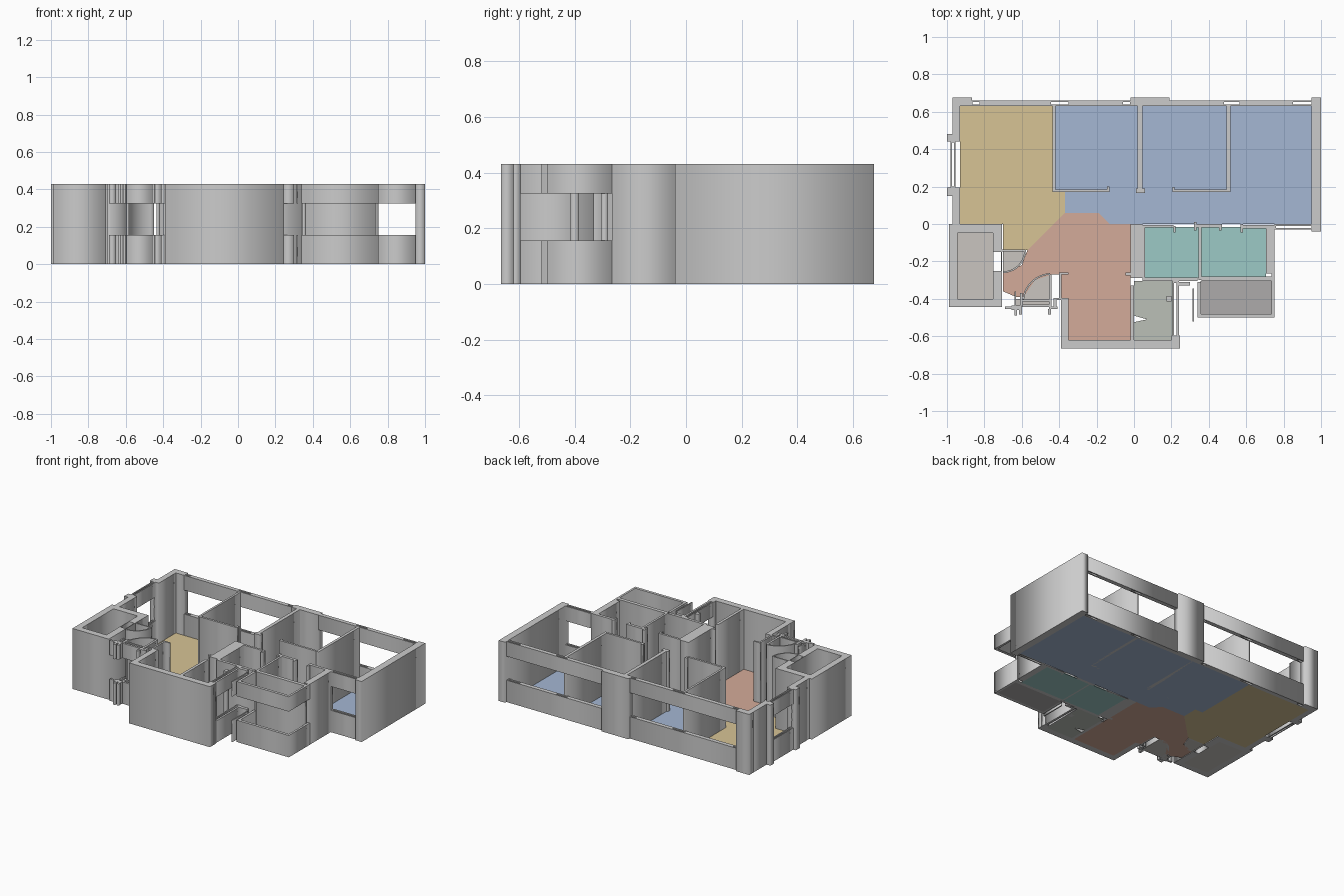
import bpy
from math import cos, sin, radians

if "Cube" in bpy.data.objects:
    bpy.data.objects.remove(bpy.data.objects["Cube"])

H, SILL, HEAD, FLOOR = 0.43, 0.155, 0.325, 0.003


def material(name, rgb):
    m = bpy.data.materials.new(name)
    m.diffuse_color = tuple((c / 255) ** 2.2 for c in rgb) + (1,)
    m.use_nodes = True
    m.node_tree.nodes["Principled BSDF"].inputs["Base Color"].default_value = m.diffuse_color
    return m


def prism(name, loops, z0=0.0, z1=H, mat=None):
    """Extrude an outline (further loops are holes) from z0 to z1."""
    cu = bpy.data.curves.new(name, 'CURVE')
    cu.dimensions, cu.fill_mode, cu.extrude = '2D', 'BOTH', (z1 - z0) / 2
    for loop in loops:
        s = cu.splines.new('POLY')
        s.points.add(len(loop) - 1)
        for p, (x, y) in zip(s.points, loop):
            p.co = (x, y, 0, 1)
        s.use_cyclic_u = True
    tmp = bpy.data.objects.new(name + "_outline", cu)
    bpy.context.collection.objects.link(tmp)
    dg = bpy.context.evaluated_depsgraph_get()
    me = bpy.data.meshes.new_from_object(tmp.evaluated_get(dg))
    bpy.data.objects.remove(tmp)
    ob = bpy.data.objects.new(name, me)
    ob.location.z = (z0 + z1) / 2
    bpy.context.collection.objects.link(ob)
    me.materials.clear()
    if mat:
        me.materials.append(mat)
    return ob


def rect(x0, x1, y0, y1):
    return [(x0, y0), (x1, y0), (x1, y1), (x0, y1)]


def arc(cx, cy, r, a0, a1, n=10):
    return [(cx + r * cos(radians(a0 + (a1 - a0) * i / n)),
             cy + r * sin(radians(a0 + (a1 - a0) * i / n))) for i in range(n + 1)]


def walls(name, rects, holes=()):
    for r in rects:
        prism(name, [rect(*r)] + [rect(*h) for h in holes])


def window(name, outline, holes=()):
    """Sill and lintel bands with an open strip between."""
    loops = [outline] + [rect(*h) for h in holes]
    prism(name + "_sill", loops, 0, SILL)
    prism(name + "_lintel", loops, HEAD, H)


# Floors
sand = material("sand", (214, 194, 148))
blue = material("blue", (163, 182, 210))
clay = material("clay", (211, 170, 152))
teal = material("teal", (155, 200, 197))
sage = material("sage", (186, 190, 182))
grey = material("grey", (172, 170, 170))
stone = material("stone", (200, 196, 190))


def floor(name, loop, mat):
    prism(name, [loop], 0, FLOOR, mat)


floor("living_floor", [(-.93, .63), (-.93, 0), (-.70, 0), (-.70, -.14), (-.57, -.14),
                       (-.37, .06), (-.37, .17), (-.43, .17), (-.43, .63)], sand)
floor("bedroom_floor", [(-.43, .63), (-.43, .17), (-.37, .17), (-.37, .06), (-.19, .06),
                        (-.13, 0), (.95, 0), (.95, .63)], blue)
floor("hall_floor", [(-.37, .06), (-.57, -.14), (-.60, -.22), (-.70, -.26), (-.70, -.36),
                     (-.63, -.39), (-.59, -.39), (-.53, -.30), (-.44, -.27), (-.39, -.27),
                     (-.39, -.40), (-.35, -.40), (-.35, -.62), (-.02, -.62), (-.02, 0),
                     (-.13, 0), (-.19, .06)], clay)
floor("bath_floor_left", rect(.055, .35, -.285, -.015), teal)
floor("bath_floor_right", rect(.355, .705, -.285, -.015), teal)
floor("utility_floor", [(0, -.62), (.205, -.62), (.205, -.305), (0, -.305),
                        (0, -.49), (.07, -.51), (0, -.525)], sage)
floor("balcony_floor", rect(.355, .735, -.48, -.305), grey)
floor("store_floor", rect(-.95, -.755, -.405, -.045), stone)
floor("small_door_floor", [(-.70, -.14)] + arc(-.70, -.14, .115, -90, 0), stone)
floor("entry_door_floor", [(-.44, -.42)] + arc(-.44, -.42, .15, 90, 180), stone)
floor("entry_step_floor", rect(-.64, -.45, -.44, -.40), stone)

# Outer columns and solid outer walls
walls("column", [(-.97, -.865, .63, .675), (-.02, .19, .63, .675)])
walls("east_wall", [(.95, 1.0, -.04, .675)])
walls("west_wall", [(-.97, -.93, .44, .64), (-.97, -.93, 0, .195)])
walls("west_pier", [(-1.0, -.965, .44, .48), (-1.0, -.965, .15, .195)])

# Back facade with narrow slots in the sill and lintel
window("back_window_left", rect(-.865, -.02, .63, .66),
       [(-.864, -.825, .64, .652), (-.445, -.35, .64, .652), (-.06, -.022, .64, .652)])
window("back_window_right", rect(.19, .95, .63, .66),
       [(.48, .565, .64, .652), (.85, .948, .64, .652)])
window("west_window", rect(-.98, -.955, .195, .44), [(-.973, -.963, .20, .435)])
window("front_window", rect(.75, .95, -.03, 0), [(.76, .948, -.022, -.01)])

# Store room block, with a shaft in its right wall
prism("store_walls", [rect(-.99, -.705, -.445, 0), rect(-.945, -.755, -.40, -.048),
                      rect(-.75, -.71, -.25, -.15)])

# Bedroom partitions with door gaps
walls("bedroom_partition", [(-.435, -.42, .17, .635), (.02, .045, .17, .635),
                            (.495, .515, .17, .635), (-.42, -.13, .17, .185),
                            (.01, .06, .165, .19), (.205, .495, .17, .185)])
walls("door_stop", [(-.145, -.13, .185, .20), (.205, .217, .185, .197)])

# Bathroom walls
walls("bath_wall", [(-.02, .045, -.29, 0), (.045, .21, -.02, -.005), (.33, .47, -.02, 0),
                    (.57, .75, -.025, -.005), (.345, .36, -.30, -.02),
                    (.045, .06, -.29, -.02), (.705, .75, -.265, -.02),
                    (.045, .34, -.305, -.285), (.36, .735, -.305, -.28)])
walls("bath_door_jamb", [(.21, .222, -.045, -.01), (.322, .334, -.035, .01),
                         (.455, .467, -.035, -.005), (.57, .582, -.045, 0)])

# Balcony parapet and upper band
window("balcony", [(.34, -.31), (.34, -.50), (.75, -.50), (.75, -.265),
                   (.735, -.265), (.735, -.48), (.357, -.48), (.357, -.31)])

# Hall and utility walls
walls("hall_wall", [(-.39, .245, -.665, -.62), (-.39, -.35, -.62, -.395),
                    (-.02, 0, -.62, -.33), (-.045, -.02, -.275, -.26),
                    (-.40, -.388, -.40, -.265), (-.40, -.35, -.27, -.258)])
walls("utility_pier", [(.20, .245, -.63, -.595), (.175, .20, -.415, -.385)])
window("utility_window", rect(.205, .24, -.61, -.305), [(.213, .226, -.60, -.315)])
window("utility_ledge", rect(.24, .30, -.33, -.31))
window("drying_screen", rect(.312, .32, -.52, -.345))


# Curved door swings, full height
def swing(name, cx, cy, r, a0, a1, t=.009):
    prism(name, [arc(cx, cy, r, a0, a1) + arc(cx, cy, r - t, a1, a0)])


swing("small_door_swing", -.70, -.14, .122, -90, 0)
swing("entry_door_swing", -.44, -.42, .158, 93, 172)
walls("small_door_leaf", [(-.705, -.58, -.146, -.137)])

# Entry frame, open between sill and lintel
for i, r in enumerate([(-.69, -.655, -.455, -.44), (-.655, -.60, -.46, -.435),
                       (-.64, -.625, -.49, -.46), (-.615, -.60, -.485, -.46),
                       (-.64, -.63, -.435, -.36), (-.61, -.595, -.435, -.37),
                       (-.595, -.455, -.445, -.43), (-.595, -.455, -.415, -.405),
                       (-.455, -.41, -.455, -.44), (-.455, -.44, -.44, -.27),
                       (-.46, -.445, -.485, -.455), (-.43, -.415, -.44, -.395),
                       (-.415, -.39, -.405, -.395)]):
    window(f"entry_frame_{i}", rect(*r))
